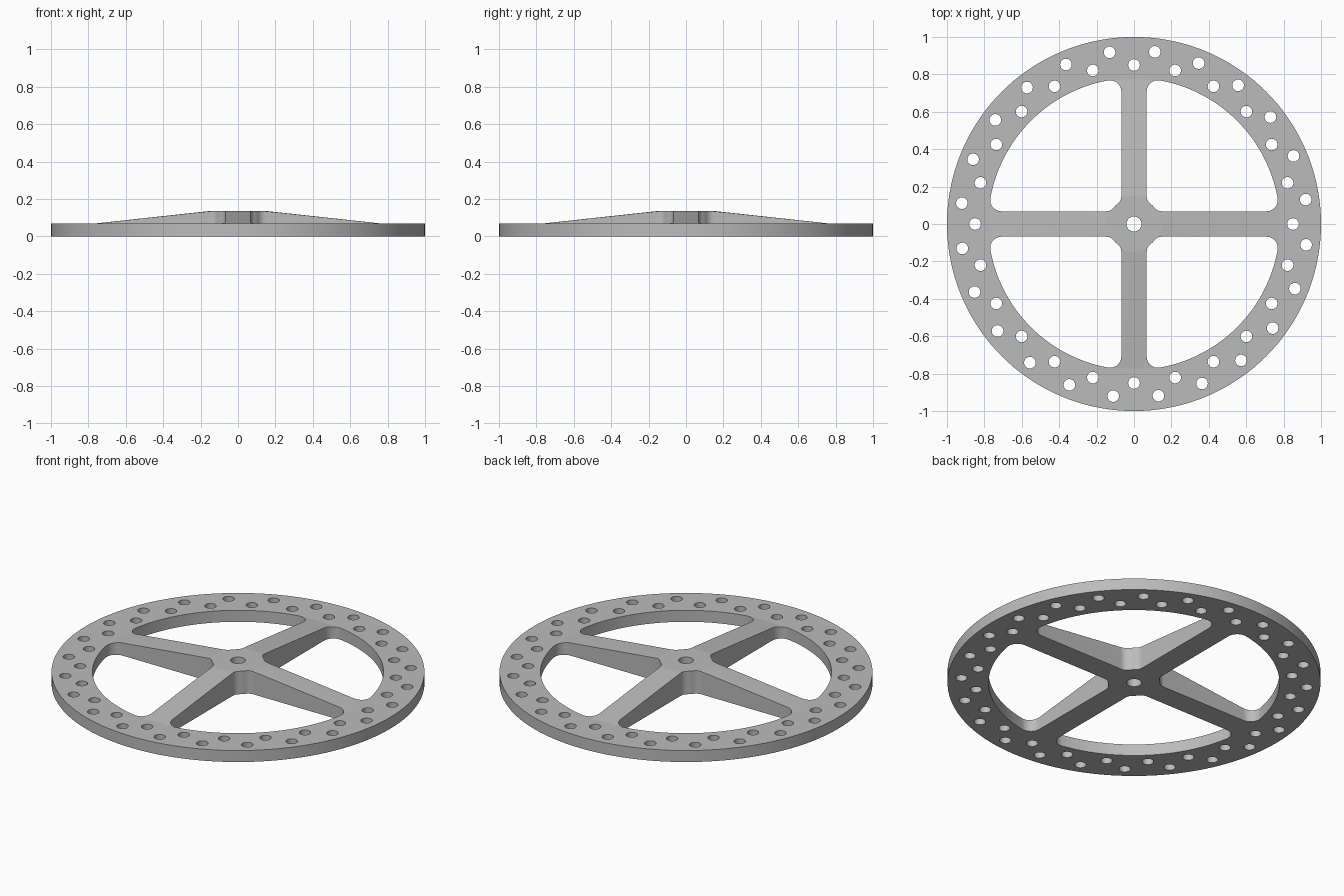
import bpy
import bmesh
from math import atan2, cos, hypot, pi, radians, sin, sqrt, tau

cube = bpy.data.objects.get("Cube")
if cube:
    bpy.data.objects.remove(cube, do_unlink=True)

RIM_TOP, HUB_TOP = 0.068, 0.136
BORE, HUB_R, INNER_R = 0.04, 0.14, 0.78
SPOKE_HALF, HUB_FILLET, RIM_FILLET = 0.068, 0.05, 0.06
HOLE_R, HOLE_COUNT = 0.031, 24
SEGMENTS = 144

metal = bpy.data.materials.new("plain grey")
metal.use_nodes = True
metal.diffuse_color = (0.5, 0.5, 0.5, 1)
metal.node_tree.nodes["Principled BSDF"].inputs["Base Color"].default_value = (0.5, 0.5, 0.5, 1)


def make_object(name, bm):
    bmesh.ops.recalc_face_normals(bm, faces=bm.faces)
    mesh = bpy.data.meshes.new(name)
    bm.to_mesh(mesh)
    bm.free()
    mesh.materials.append(metal)
    obj = bpy.data.objects.new(name, mesh)
    bpy.context.collection.objects.link(obj)
    return obj


def arc(cx, cy, r, start, end, steps):
    return [(cx + r * cos(start + (end - start) * i / steps),
             cy + r * sin(start + (end - start) * i / steps)) for i in range(steps + 1)]


def add_prism(bm, outline):
    """Tall closed prism that passes right through the wheel."""
    low = [bm.verts.new((x, y, -0.1)) for x, y in outline]
    high = [bm.verts.new((x, y, 0.3)) for x, y in outline]
    bm.faces.new(low[::-1])
    bm.faces.new(high)
    for i in range(len(low)):
        j = (i + 1) % len(low)
        bm.faces.new((low[i], low[j], high[j], high[i]))


def window_outline():
    """Opening between two spokes, filleted at the hub and the rim."""
    ox = SPOKE_HALF + RIM_FILLET
    oy = sqrt((INNER_R - RIM_FILLET) ** 2 - ox ** 2)
    ix = SPOKE_HALF + HUB_FILLET
    iy = sqrt((HUB_R + HUB_FILLET) ** 2 - ix ** 2)
    a, b = atan2(ox, oy), atan2(ix, iy)
    pieces = (
        arc(oy, ox, RIM_FILLET, -pi / 2, a, 14),
        arc(0, 0, INNER_R, a, pi / 2 - a, 36),
        arc(ox, oy, RIM_FILLET, pi / 2 - a, pi, 14),
        arc(ix, iy, HUB_FILLET, pi, 1.5 * pi - b, 8),
        arc(0, 0, HUB_R, pi / 2 - b, b, 4),
        arc(iy, ix, HUB_FILLET, pi + b, 1.5 * pi, 8),
    )
    points = []
    for p in (p for piece in pieces for p in piece):
        if not points or hypot(p[0] - points[-1][0], p[1] - points[-1][1]) > 1e-5:
            points.append(p)
    return points


# Wheel body: flat rim, sloping web and raised hub around an open bore
profile = [(BORE, 0), (1, 0), (1, RIM_TOP), (0.775, RIM_TOP), (0.15, HUB_TOP), (BORE, HUB_TOP)]
bm = bmesh.new()
rings = [[bm.verts.new((r * cos(tau * i / SEGMENTS), r * sin(tau * i / SEGMENTS), z))
          for r, z in profile] for i in range(SEGMENTS)]
for i, ring in enumerate(rings):
    following = rings[(i + 1) % SEGMENTS]
    for k in range(len(profile)):
        m = (k + 1) % len(profile)
        bm.faces.new((ring[k], following[k], following[m], ring[m]))
wheel = make_object("spoked_wheel", bm)

# Cutter: four windows and two staggered rings of holes
bm = bmesh.new()
outline = window_outline()
for quarter in range(4):
    c, s = (1, 0, -1, 0)[quarter], (0, 1, 0, -1)[quarter]
    add_prism(bm, [(x * c - y * s, x * s + y * c) for x, y in outline])
for ring_r, offset in ((0.85, 0), (0.927, radians(8.1))):
    for i in range(HOLE_COUNT):
        t = offset + tau * i / HOLE_COUNT
        add_prism(bm, arc(ring_r * cos(t), ring_r * sin(t), HOLE_R, 0, tau, 28)[:-1])
cutter = make_object("window_and_hole_cutter", bm)
cutter.hide_render = True

cut = wheel.modifiers.new("Cut openings", "BOOLEAN")
cut.operation = "DIFFERENCE"
cut.solver = "EXACT"
cut.object = cutter
bpy.context.view_layer.update()
result = bpy.data.meshes.new_from_object(wheel.evaluated_get(bpy.context.evaluated_depsgraph_get()))
wheel.modifiers.clear()
wheel.data = result
bpy.data.objects.remove(cutter, do_unlink=True)

# Smooth curved walls; keep corners and the slope breaks on top crisp
bm = bmesh.new()
bm.from_mesh(result)
bm.normal_update()
for face in bm.faces:
    face.smooth = True
for edge in bm.edges:
    if len(edge.link_faces) == 2:
        angle = edge.calc_face_angle(0)
        on_top = all(f.normal.z > 0.9 for f in edge.link_faces)
        edge.smooth = angle < radians(3 if on_top else 30)
bm.to_mesh(result)
bm.free()
